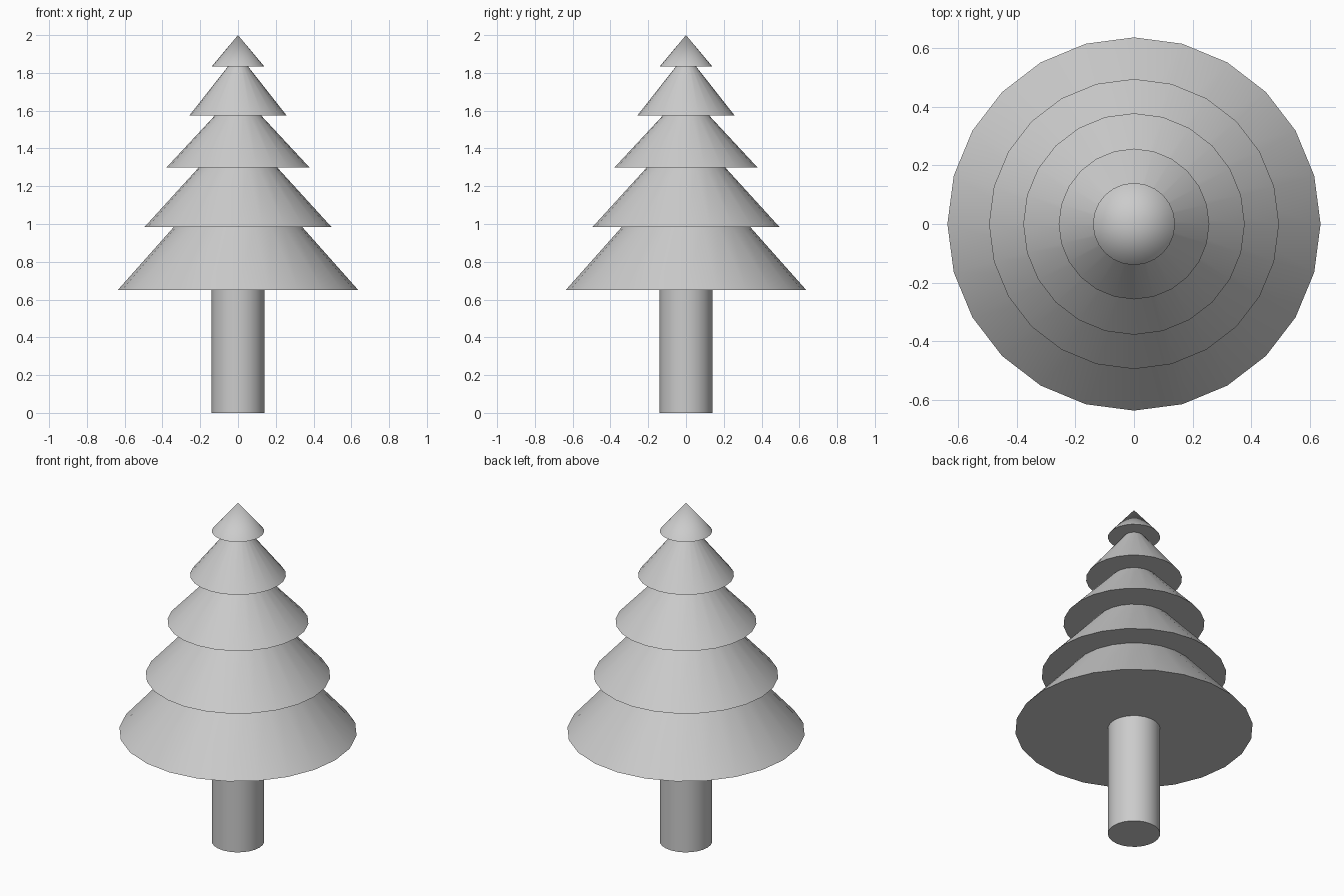
import bpy, bmesh, math

if "Cube" in bpy.data.objects:
    bpy.data.objects.remove(bpy.data.objects["Cube"])

SIDES = 24


def lathe(name, profile):
    """Revolve an (r, z) profile around the z axis."""
    bm = bmesh.new()
    verts = [bm.verts.new((r, 0, z)) for r, z in profile]
    edges = [bm.edges.new(pair) for pair in zip(verts, verts[1:])]
    bmesh.ops.spin(bm, geom=verts + edges, cent=(0, 0, 0), axis=(0, 0, 1),
                   angle=math.tau, steps=SIDES, use_duplicate=False)
    bmesh.ops.remove_doubles(bm, verts=bm.verts, dist=1e-4)
    bmesh.ops.recalc_face_normals(bm, faces=bm.faces)
    mesh = bpy.data.meshes.new(name)
    bm.to_mesh(mesh)
    bm.free()
    obj = bpy.data.objects.new(name, mesh)
    bpy.context.collection.objects.link(obj)
    bpy.ops.object.select_all(action='DESELECT')
    obj.select_set(True)
    bpy.context.view_layer.objects.active = obj
    bpy.ops.object.shade_smooth_by_angle(angle=math.radians(30))
    return obj


# Trunk
lathe("trunk", [(0, 0), (0.14, 0), (0.14, 0.65), (0, 0.65)])

# Branch tiers: height of rim, inner radius under the rim, outer rim radius
tiers = [
    (0.65, 0.0, 0.637),
    (0.984, 0.34, 0.495),
    (1.30, 0.207, 0.378),
    (1.575, 0.122, 0.257),
    (1.833, 0.054, 0.14),
]
profile = []
for z, inner, outer in tiers:
    profile += [(inner, z), (outer, z)]
profile.append((0, 2.0))
lathe("foliage", profile)
